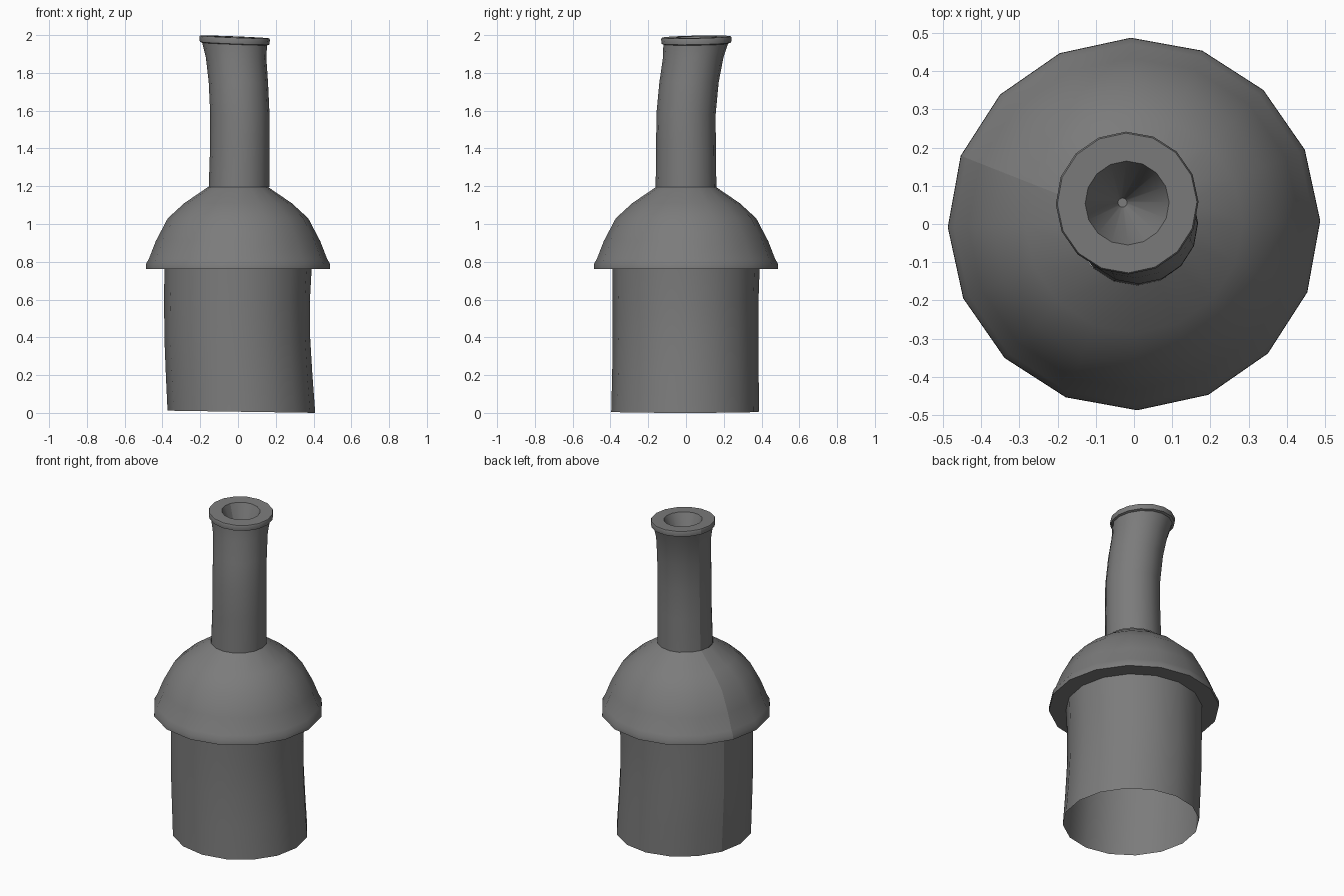
import bpy, math

if "Cube" in bpy.data.objects:
    bpy.data.objects.remove(bpy.data.objects["Cube"], do_unlink=True)

SIDES = 16
SEAM = math.radians(158.5)

grey = bpy.data.materials.new("dark_grey")
grey.use_nodes = True
GREY = (0.2, 0.2, 0.2, 1)
grey.diffuse_color = GREY
grey.node_tree.nodes["Principled BSDF"].inputs["Base Color"].default_value = GREY


def lathe(name, rings, tilt_x=0.0, tilt_y=0.0):
    """Skin rings of (x, y, z, radius), leaving an open shading seam.
    A tilt slopes rings listed with a trailing True."""
    verts, faces = [], []
    cols = SIDES + 1
    for x, y, z, r, *tilted in rings:
        for j in range(cols):
            a = SEAM + math.tau * j / SIDES
            dx, dy = r * math.cos(a), r * math.sin(a)
            dz = dx * tilt_x + dy * tilt_y if tilted else 0
            verts.append((x + dx, y + dy, z + dz))
    for i in range(len(rings) - 1):
        for j in range(SIDES):
            a, b = i * cols + j, (i + 1) * cols + j
            faces.append((a, a + 1, b + 1, b))
    mesh = bpy.data.meshes.new(name)
    mesh.from_pydata(verts, [], faces)
    mesh.materials.append(grey)
    obj = bpy.data.objects.new(name, mesh)
    bpy.context.collection.objects.link(obj)
    bpy.ops.object.select_all(action="DESELECT")
    obj.select_set(True)
    bpy.context.view_layer.objects.active = obj
    bpy.ops.object.shade_smooth_by_angle(angle=math.radians(40))
    return obj


# Open-bottomed body, slightly bent towards its foot
lathe("body", [(0.018, -0.005, 0.006, 0.391, True),
               (0.006, -0.003, 0.2, 0.388),
               (-0.004, -0.002, 0.4, 0.386),
               (-0.005, -0.002, 0.6, 0.386),
               (0, 0, 0.765, 0.39)], tilt_x=-0.015)

# Shoulder dome with an overhanging lip
dome_profile = [(0.39, 0.763), (0.488, 0.763), (0.487, 0.79), (0.472, 0.815),
                (0.435, 0.91), (0.372, 1.03), (0.285, 1.11), (0.157, 1.197)]
lathe("shoulder_dome", [(0, 0, z, r) for r, z in dome_profile])

# Neck leaning over as it rises
lathe("neck", [(0.006, 0, 1.195, 0.161),
               (0.01, 0, 1.4, 0.158),
               (0.01, 0, 1.58, 0.157),
               (0.002, 0.016, 1.75, 0.157),
               (-0.01, 0.038, 1.88, 0.16),
               (-0.018, 0.052, 1.955, 0.172, True)], tilt_x=-0.04, tilt_y=0.02)

# Mouth ring and the tapering hole inside it
rim_profile = [(0.17, 1.952), (0.184, 1.957), (0.187, 1.982), (0.183, 1.99), (0.11, 1.99)]
lathe("mouth_rim", [(-0.018, 0.055, z, r, True) for r, z in rim_profile],
      tilt_x=-0.04, tilt_y=0.02)
lathe("mouth_hole", [(-0.018, 0.055, 1.99, 0.11, True),
                     (-0.03, 0.056, 1.74, 0.012),
                     (-0.03, 0.056, 1.74, 0.0)], tilt_x=-0.04, tilt_y=0.02)
